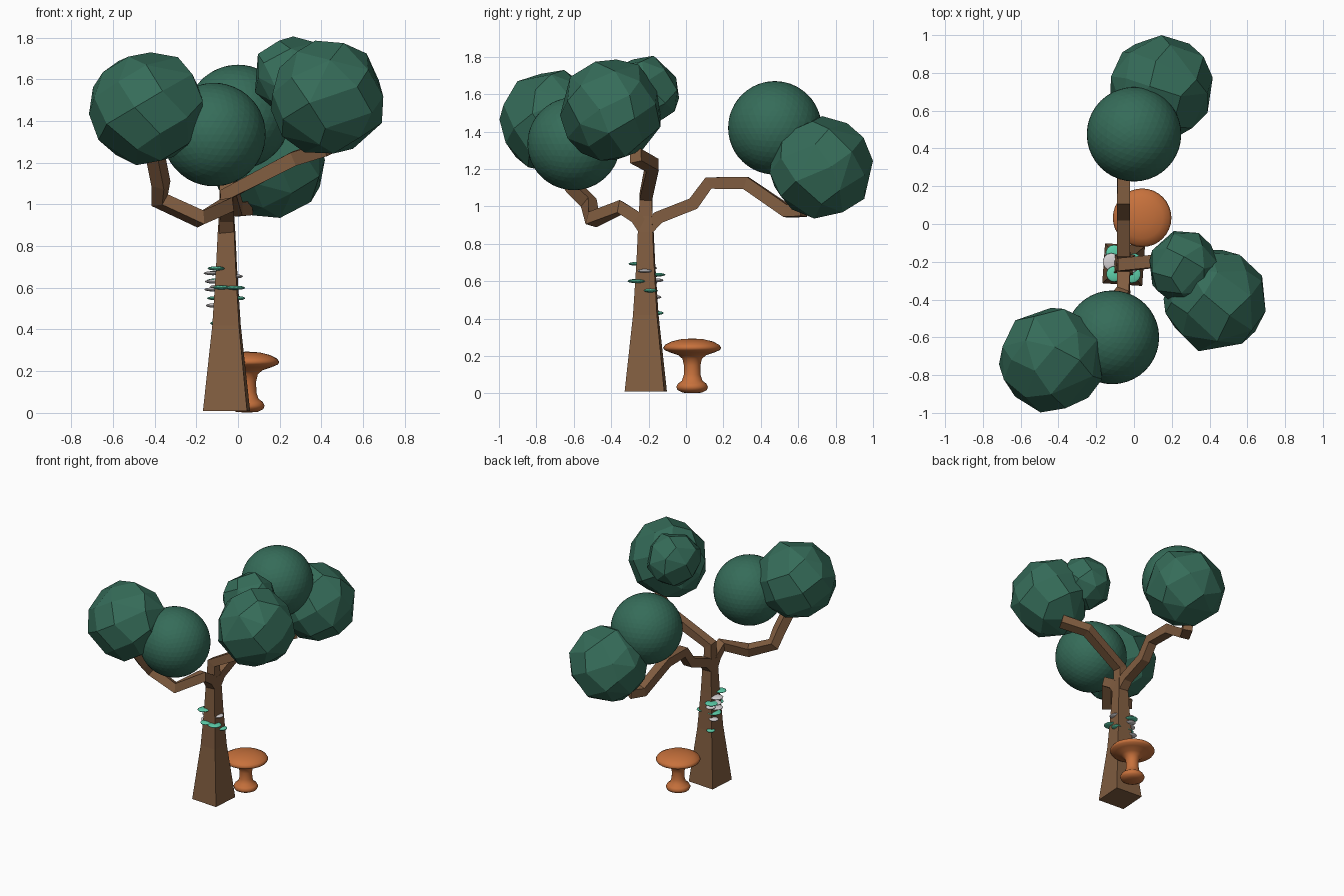
import bpy, bmesh, math, random
from mathutils import Vector

if "Cube" in bpy.data.objects:
    bpy.data.objects.remove(bpy.data.objects["Cube"])
random.seed(4)


def material(name, rgb):
    m = bpy.data.materials.new(name)
    m.use_nodes = True
    m.diffuse_color = (*rgb, 1)
    m.node_tree.nodes["Principled BSDF"].inputs["Base Color"].default_value = (*rgb, 1)
    return m


BARK = material("brown bark", (0.22, 0.11, 0.052))
LEAF = material("dark green leaves", (0.036, 0.15, 0.1))
ORANGE = material("orange mushroom", (0.57, 0.165, 0.045))
TEAL = material("teal fungus", (0.11, 0.62, 0.4))
PALE = material("pale grey fungus", (0.68, 0.65, 0.66))


def add_object(name, bm, mat, smooth=False):
    bmesh.ops.recalc_face_normals(bm, faces=bm.faces)
    for f in bm.faces:
        f.smooth = smooth
    me = bpy.data.meshes.new(name)
    bm.to_mesh(me)
    bm.free()
    me.materials.append(mat)
    ob = bpy.data.objects.new(name, me)
    bpy.context.collection.objects.link(ob)
    return ob


def square_sweep(name, points, halves):
    """Square section carried along a path, turned to follow it."""
    pts = [Vector(p) for p in points]
    bm = bmesh.new()
    side, front, tangent = Vector((1, 0, 0)), Vector((0, 1, 0)), Vector((0, 0, 1))
    previous = None
    for i, (p, h) in enumerate(zip(pts, halves)):
        if i:
            new = (p - pts[i - 1]).normalized()
            if i < len(pts) - 1:
                new = (new + (pts[i + 1] - p).normalized()).normalized()
            turn = tangent.rotation_difference(new)
            side, front, tangent = turn @ side, turn @ front, new
        ring = [bm.verts.new(p + side * a * h + front * b * h)
                for a, b in ((-1, -1), (1, -1), (1, 1), (-1, 1))]
        if previous:
            for k in range(4):
                n = (k + 1) % 4
                bm.faces.new((previous[k], previous[n], ring[n], ring[k]))
        else:
            bm.faces.new(ring)
        previous = ring
    bm.faces.new(previous)
    return add_object(name, bm, BARK)


# Tapered trunk, turned slightly about its axis
X, Y = -0.055, -0.215
trunk = square_sweep("trunk", [(0, 0, z) for z in (0.01, 0.42, 0.7, 0.86, 0.95)],
                     (0.106, 0.064, 0.047, 0.04, 0.034))
trunk.location = (X, Y, 0)
trunk.rotation_euler.z = math.radians(-4)


# Three crooked branches
def branch(name, points):
    square_sweep(name, [(X, Y, 0.86)] + points, [0.037] + [0.034] * len(points))


branch("front_branch", [(X, -0.265, 0.94), (X, -0.35, 0.995), (-0.18, -0.5, 0.93),
                        (-0.375, -0.52, 1.02), (-0.37, -0.6, 1.1), (-0.4, -0.7, 1.25)])
branch("left_branch", [(X, Y, 1.05), (0.27, -0.18, 1.22), (0.43, -0.27, 1.27)])
branch("back_branch", [(X, -0.15, 0.94), (X, 0.04, 1.015), (X, 0.12, 1.125),
                       (X, 0.32, 1.125), (-0.01, 0.54, 0.975), (0.04, 0.63, 0.98)])


# Round leaf clumps
def round_clump(name, centre, radius):
    bm = bmesh.new()
    bmesh.ops.create_icosphere(bm, subdivisions=4, radius=radius)
    add_object(name, bm, LEAF).location = centre


# Chunky leaf clumps, cut as a hull of scattered points on a ball
def chunky_clump(name, centre, radius, count=36):
    bm = bmesh.new()
    spin = random.uniform(0, math.tau)
    for i in range(count):
        z = 1 - (2 * i + 1) / count
        a = spin + i * math.pi * (3 - math.sqrt(5)) + random.uniform(-0.2, 0.2)
        r = math.sqrt(1 - z * z)
        d = Vector((r * math.cos(a), r * math.sin(a), z)) * random.uniform(0.97, 1.03)
        bm.verts.new(d * radius)
    hull = bmesh.ops.convex_hull(bm, input=bm.verts[:])
    loose = [v for v in hull["geom_interior"] if isinstance(v, bmesh.types.BMVert)]
    bmesh.ops.delete(bm, geom=loose, context="VERTS")
    bmesh.ops.dissolve_limit(bm, angle_limit=math.radians(12),
                             verts=bm.verts[:], edges=bm.edges[:])
    add_object(name, bm, LEAF).location = centre


round_clump("front_round_leaves", (-0.115, -0.6, 1.335), 0.248)
round_clump("back_round_leaves", (0, 0.475, 1.42), 0.25)
chunky_clump("front_chunky_leaves", (-0.435, -0.715, 1.457), 0.282)
chunky_clump("left_chunky_leaves", (0.43, -0.4, 1.51), 0.28)
chunky_clump("left_small_leaves", (0.26, -0.225, 1.615), 0.193, 28)
chunky_clump("back_chunky_leaves", (0.15, 0.725, 1.205), 0.28)

# Mushroom turned from a profile of (radius, height)
profile = [(0, 0.002), (0.05, 0.004), (0.078, 0.018), (0.085, 0.035), (0.076, 0.052),
           (0.055, 0.068), (0.045, 0.1), (0.044, 0.15), (0.052, 0.185), (0.075, 0.205),
           (0.12, 0.22), (0.148, 0.232), (0.155, 0.244), (0.145, 0.26), (0.11, 0.278),
           (0.06, 0.29), (0, 0.294)]
bm = bmesh.new()
line = [bm.verts.new((r, 0, z)) for r, z in profile]
edges = [bm.edges.new(pair) for pair in zip(line, line[1:])]
bmesh.ops.spin(bm, geom=line + edges, axis=(0, 0, 1), cent=(0, 0, 0),
               angle=math.tau, steps=32)
bmesh.ops.remove_doubles(bm, verts=bm.verts[:], dist=0.0005)
add_object("mushroom", bm, ORANGE, True).location = (0.043, 0.033, 0)


# Thin shelf fungi stuck into the trunk
def shelves(name, mat, spots):
    for i, (x, y, z, r) in enumerate(spots):
        bm = bmesh.new()
        bmesh.ops.create_uvsphere(bm, u_segments=14, v_segments=8, radius=1)
        ob = add_object(f"{name}_{i + 1}", bm, mat, True)
        ob.location, ob.scale = (x, y, z), (r, r, 0.01)


shelves("teal_shelf", TEAL, [
    (-0.105, -0.155, 0.635, 0.045), (-0.105, -0.265, 0.693, 0.042),
    (-0.08, -0.268, 0.602, 0.042), (-0.012, -0.265, 0.6, 0.048),
    (-0.1, -0.2, 0.55, 0.05), (0.0, -0.19, 0.55, 0.035),
    (-0.105, -0.15, 0.43, 0.03)])
shelves("pale_shelf", PALE, [
    (-0.12, -0.2, 0.67, 0.046), (-0.015, -0.22, 0.655, 0.04), (-0.115, -0.19, 0.63, 0.045),
    (-0.115, -0.2, 0.592, 0.048), (-0.12, -0.165, 0.515, 0.034),
    (-0.1, -0.155, 0.605, 0.035)])
